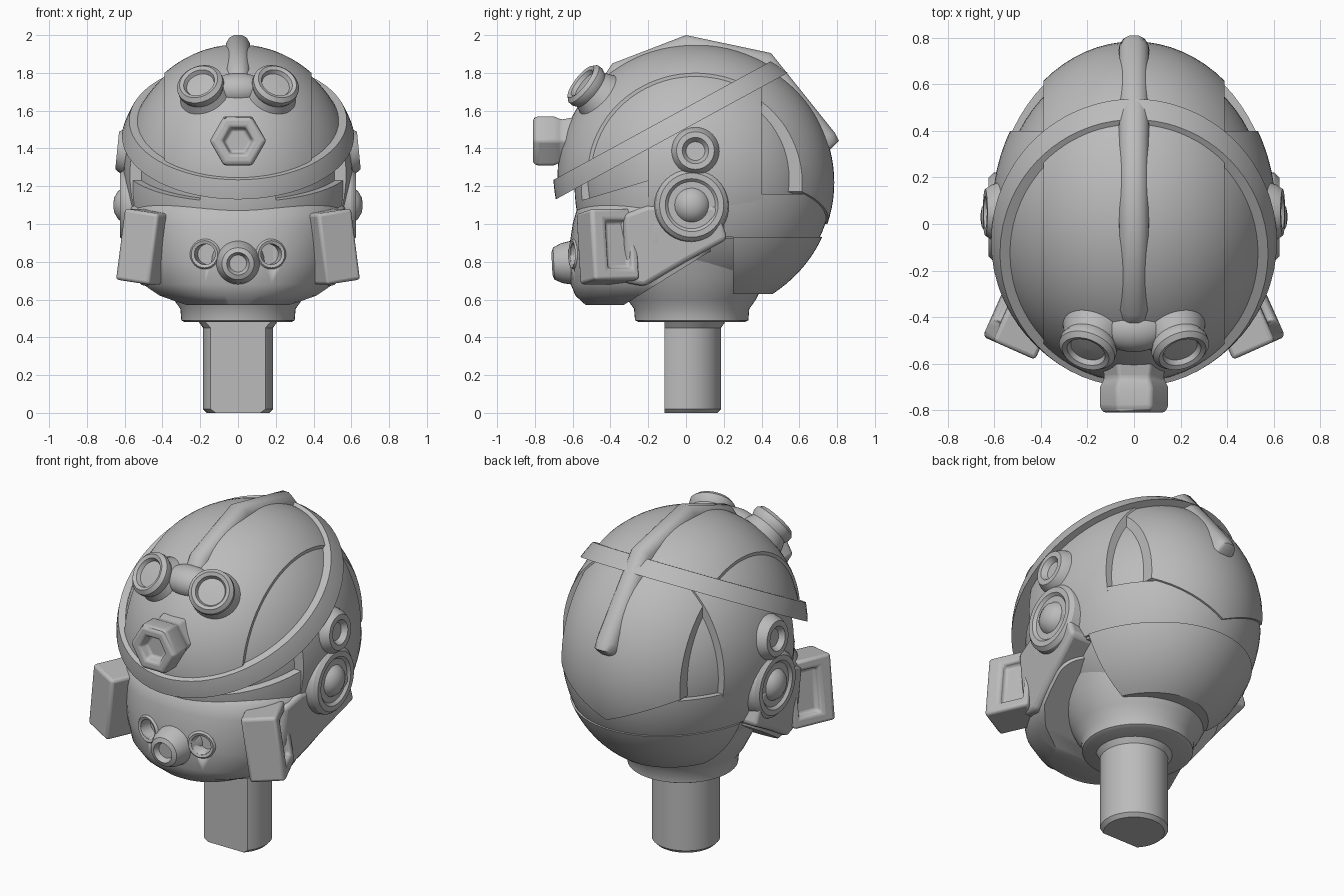
import bpy, bmesh, math
from mathutils import Vector, Matrix

if "Cube" in bpy.data.objects:
    bpy.data.objects.remove(bpy.data.objects["Cube"], do_unlink=True)

GREY = bpy.data.materials.new("plain grey")
GREY.use_nodes = True
GREY.diffuse_color = (0.5, 0.5, 0.5, 1)
GREY.node_tree.nodes["Principled BSDF"].inputs["Base Color"].default_value = (0.5, 0.5, 0.5, 1)


def finish(bm, name, bevel=0, angle=32):
    bmesh.ops.recalc_face_normals(bm, faces=bm.faces)
    mesh = bpy.data.meshes.new(name)
    bm.to_mesh(mesh)
    bm.free()
    mesh.materials.append(GREY)
    ob = bpy.data.objects.new(name, mesh)
    bpy.context.collection.objects.link(ob)
    bpy.ops.object.select_all(action='DESELECT')
    ob.select_set(True)
    bpy.context.view_layer.objects.active = ob
    bpy.ops.object.shade_smooth_by_angle(angle=math.radians(angle))
    if bevel:
        mod = ob.modifiers.new("bevel", 'BEVEL')
        mod.width, mod.segments = bevel, 3
    return ob


def cut(bm, point, normal):
    """Keep the side the normal points to, and close the cut."""
    geom = bm.verts[:] + bm.edges[:] + bm.faces[:]
    res = bmesh.ops.bisect_plane(bm, geom=geom, dist=1e-5, plane_co=point, plane_no=normal, clear_inner=True)
    edges = [e for e in res["geom_cut"] if isinstance(e, bmesh.types.BMEdge)]
    bmesh.ops.holes_fill(bm, edges=edges, sides=0)


def chunk(name, centre, radii, planes=()):
    """Ellipsoid trimmed by planes."""
    bm = bmesh.new()
    bmesh.ops.create_uvsphere(bm, u_segments=72, v_segments=48, radius=1)
    bmesh.ops.transform(bm, matrix=Matrix.Translation(centre) @ Matrix.Diagonal((*radii, 1)), verts=bm.verts)
    for point, normal in planes:
        cut(bm, point, normal)
    return finish(bm, name)


def stack(bm, rings):
    """Skin a list of closed rings and cap both ends."""
    loops = [[bm.verts.new(p) for p in ring] for ring in rings]
    n = len(loops[0])
    for a, b in zip(loops, loops[1:]):
        for i in range(n):
            bm.faces.new((a[i], a[(i + 1) % n], b[(i + 1) % n], b[i]))
    bm.faces.new(loops[0])
    bm.faces.new(loops[-1])


def lathe(name, profile, loc, axis=(0, 0, 1), sides=40, planes=(), bevel=0):
    """Turn (radius, height) pairs about an axis."""
    bm = bmesh.new()
    turn = [2 * math.pi * i / sides for i in range(sides)]
    stack(bm, [[(r * math.cos(t), r * math.sin(t), h) for t in turn] for r, h in profile])
    rot = Vector(axis).to_track_quat('Z', 'Y').to_matrix().to_4x4()
    bmesh.ops.transform(bm, matrix=Matrix.Translation(loc) @ rot, verts=bm.verts)
    for point, normal in planes:
        cut(bm, point, normal)
    return finish(bm, name, bevel)


def between(width):
    return [((width, 0, 0), (-1, 0, 0)), ((-width, 0, 0), (1, 0, 0))]


# Head core and raised helmet plates
TILT = Vector((0, -0.479, 0.878))
LOW, HIGH = Vector((0, -0.69, 1.13)), Vector((0, -0.69, 1.24))
CEN, RAD = Vector((0, 0.05, 1.26)), Vector((0.625, 0.73, 0.69))
BACK, BRAD = Vector((0, 0.05, 1.22)), Vector((0.61, 0.735, 0.71))
above, below = (LOW, TILT), (HIGH, -TILT)
chunk("head_core", (0, 0.08, 1.24), (0.57, 0.64, 0.65))
chunk("dome_sides", CEN, RAD * 0.98, [above])
chunk("dome_centre", CEN, RAD, [above] + between(0.39))
chunk("brow_band", CEN, (0.652, 0.752, 0.71), [above, below])
chunk("back_plate", BACK, BRAD, [below, ((0, 0.3, 0), (0, 1, 0)),
      ((0, 0, 1), (0.44, 0, 1)), ((0, 0, 1), (-0.44, 0, 1))] + between(0.39))
chunk("back_belt", BACK, BRAD * 0.985, [((0, 0.2, 0), (0, 1, 0)),
      ((0, 0, 0.93), (0, 0, 1)), ((0, 0, 1.16), (0, 0, -1))])
chunk("nape_plate", BACK, BRAD, [((0, 0.25, 0), (0, 1, 0)),
      ((0, 0, 0.63), (0, 0, 1)), ((0, 0, 0.93), (0, 0, -1))])
chunk("temples", CEN, (0.61, 0.72, 0.68), [below, ((0, -0.2, 0), (0, 1, 0)),
      ((0, 0.4, 0), (0, -1, 0)), ((0, 0, 0.92), (0, 0, 1))])
chunk("eye_slot_rim", (0, 0.05, 1.2), (0.605, 0.64, 0.7), [((0, -0.1, 0), (0, -1, 0)),
      ((0, 0, 0.95), (0, 0, 1)), ((0, -0.57, 1.12), (0, 0.3, -1))])
chunk("nose_bridge", (0, 0.05, 1.2), (0.605, 0.64, 0.7), [((0, -0.4, 0), (0, -1, 0)),
      ((0, 0, 1.05), (0, 0, 1)), ((0, 0, 1.25), (0, 0, -1))] + between(0.2))

# Central crest following the top and the back
bm = bmesh.new()
section = [(-0.075, -0.12), (-0.062, -0.04), (-0.046, -0.014), (-0.02, 0), (0.02, 0),
           (0.046, -0.014), (0.062, -0.04), (0.075, -0.12)]
path = [(-0.43, 1.79), (-0.39, 1.85), (0, 2.0), (0.45, 1.905), (0.79, 1.48), (0.81, 1.44), (0.75, 1.38)]
rings = []
for y, z in path:
    out = (Vector((0, y, z)) - CEN).normalized()
    rings.append([Vector((x, y, z)) + out * d for x, d in section])
stack(bm, rings)
finish(bm, "crest", angle=50)

# Jaw mask
bm = bmesh.new()
rings = []
for z, rx, front in [(0.57, 0.32, 0.53), (0.62, 0.44, 0.585), (0.68, 0.51, 0.61), (0.8, 0.545, 0.62),
                     (0.9, 0.565, 0.615), (1.0, 0.575, 0.6), (1.07, 0.575, 0.58), (1.1, 0.55, 0.55)]:
    ring = []
    for i in range(64):
        t = 2 * math.pi * i / 64
        c, s = math.cos(t), math.sin(t)
        x = rx * math.copysign(abs(c) ** 0.85, c)
        y = (front if s < 0 else 0.2) * math.copysign(abs(s) ** 0.85, s)
        ring.append((x, y, z))
    rings.append(ring)
stack(bm, rings)
cut(bm, (0, -0.3, 0.59), (0, -0.62, 1))
mask = finish(bm, "jaw_mask", angle=40)

# Mouth vents and nozzle
for side in (-1, 1):
    hole = lathe("vent_cutter", [(0.055, 0), (0.055, 0.3)], (0.175 * side, -0.52, 0.84), (0, -1, 0), 20)
    hole.hide_render = True
    hole.hide_viewport = True
    mod = mask.modifiers.new("vent", 'BOOLEAN')
    mod.object, mod.solver = hole, 'EXACT'
    lathe("vent_rim", [(0.06, -0.08), (0.105, -0.08), (0.09, -0.01), (0.072, 0.01), (0.057, 0.005), (0.055, -0.07)],
          (0.175 * side, -0.595, 0.84), (0.25 * side, -1, 0), 24)
lathe("mouth_nozzle", [(0.15, -0.1), (0.115, 0.01), (0.105, 0.06), (0.085, 0.1), (0.06, 0.11), (0.045, 0.08),
      (0.01, 0.08)], (0, -0.6, 0.795), (0, -1, -0.05), 32)

# Brow lamp and the bridge between the goggles
lathe("brow_lamp", [(0.16, -0.1), (0.13, 0.04), (0.15, 0.08), (0.15, 0.17), (0.135, 0.19), (0.085, 0.19),
      (0.07, 0.14), (0.01, 0.14)], (0, -0.62, 1.44), (0, -1, 0), 6, bevel=0.015)
chunk("goggle_bridge", (0, -0.45, 1.71), (0.15, 0.1, 0.09))

for side, tag in ((1, "left"), (-1, "right")):
    # Goggles on the forehead
    lathe(tag + "_goggle", [(0.18, -0.2), (0.135, -0.09), (0.115, -0.04), (0.126, -0.015), (0.125, 0.01),
          (0.105, 0.03), (0.085, 0.022), (0.075, 0), (0.01, 0.005)],
          (0.2 * side, -0.535, 1.735), (0.28 * side, -0.75, 0.6))

    # Ear discs
    lathe(tag + "_ear_disc", [(0.22, -0.15), (0.19, 0.0), (0.17, 0.02), (0.14, 0.02), (0.125, 0.005), (0.09, 0.005),
          (0.075, 0.03), (0.04, 0.05), (0.01, 0.055)], (0.605 * side, 0.03, 1.1), (side, 0, 0))
    lathe(tag + "_temple_ring", [(0.16, -0.12), (0.12, 0.01), (0.1, 0.04), (0.07, 0.04), (0.05, 0.01),
          (0.01, 0.01)], (0.6 * side, 0.05, 1.385), (side, 0, 0.1))

    # Arm between the ear disc and the cheek pod
    bm = bmesh.new()
    outline = [(-0.33, 0.69), (-0.22, 0.67), (0.0, 0.8), (0.22, 0.92), (0.16, 1.1), (-0.2, 1.1), (-0.33, 1.05)]
    stack(bm, [[(side * (x + 0.16 * y - 0.12 * max(0, 1 - z)), y, z) for y, z in outline] for x in (0.3, 0.595)])
    finish(bm, tag + "_cheek_arm", 0.025)

    # Cheek pod with a recessed window at the rear of its outer side
    bm = bmesh.new()
    bmesh.ops.create_cube(bm, size=1)
    bmesh.ops.scale(bm, vec=(0.2, 0.26, 0.38), verts=bm.verts)
    outer = [f for f in bm.faces if f.normal.x * side > 0.9]
    bmesh.ops.inset_region(bm, faces=outer, thickness=0.085)
    bmesh.ops.translate(bm, verts=outer[0].verts, vec=(0, 0.025, 0))
    bmesh.ops.inset_region(bm, faces=outer, thickness=0.008, depth=-0.04)
    place = (Matrix.Translation((0.485 * side, -0.415, 0.88)) @ Matrix.Rotation(math.radians(24 * side), 4, 'Z')
             @ Matrix.Rotation(math.radians(-8 * side), 4, 'Y'))
    bmesh.ops.transform(bm, matrix=place, verts=bm.verts)
    finish(bm, tag + "_cheek_pod", 0.022)

# Neck collar and flat-fronted peg
lathe("neck_collar", [(0.28, 0.48), (0.3, 0.49), (0.305, 0.55), (0.34, 0.6), (0.4, 0.72), (0.46, 0.92)], (0, 0.03, 0), sides=56)
lathe("peg", [(0.165, 0), (0.185, 0.02), (0.185, 0.45), (0.21, 0.485), (0.21, 0.5)], (0, 0, 0), sides=48,
      planes=[((0, -0.115, 0), (0, 1, 0))])
